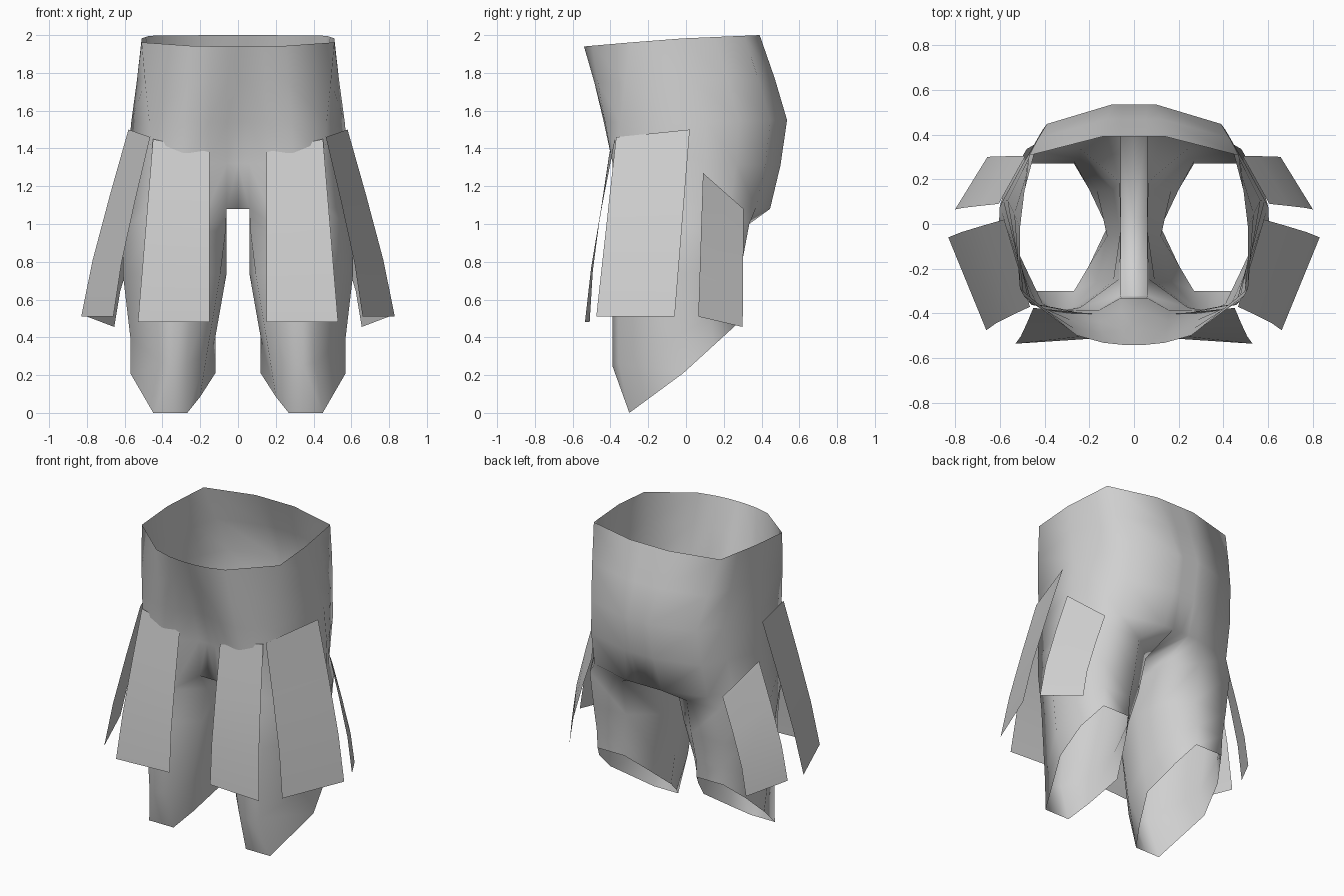
import bpy
from mathutils import Vector

cube = bpy.data.objects.get("Cube")
if cube:
    bpy.data.objects.remove(cube)

grey = bpy.data.materials.new("plain grey")
grey.use_nodes = True
colour = (0.63, 0.63, 0.63, 1)
grey.diffuse_color = colour
grey.node_tree.nodes["Principled BSDF"].inputs["Base Color"].default_value = colour


def make_half(name, verts, faces):
    """Smooth half shell, mirrored across the middle."""
    mesh = bpy.data.meshes.new(name)
    mesh.from_pydata(verts, [], faces)
    mesh.materials.append(grey)
    obj = bpy.data.objects.new(name, mesh)
    bpy.context.collection.objects.link(obj)
    mirror = obj.modifiers.new("mirror", "MIRROR")
    mirror.use_clip = True
    mirror.merge_threshold = 0.002
    for face in mesh.polygons:
        face.use_smooth = True
    return obj


def height(v, front, side, back):
    """Height along a tilted ring, from its front to its back."""
    if v < 0.5:
        return front + (side - front) * v * 2
    return side + (back - side) * (v * 2 - 1)


def torso_ring(half_width, front, back, groove, shoulder, corner, rear, *heights):
    """Half ring; shoulder (u, v) and corner set how square front and back are."""
    us = [0.1, 0.27, 0.5, shoulder[0], 1, (1 + corner) / 2, corner, rear, 0.1]
    vs = [0, 0.01, shoulder[1] / 6, shoulder[1], 0.56, 0.74, 0.91, 1, 1]
    ring = []
    for i, (u, v) in enumerate(zip(us, vs)):
        y = front + v * (back - front) + (groove if i == 0 else 0)
        ring.append((half_width * u, y, height(v, *heights)))
    ends = [(0, p[1], p[2]) for p in (ring[0], ring[-1])]
    return ends[:1] + ring + ends[1:]


def leg_ring(inner, outer, front, back, rounding, shin, *heights):
    """Full leg ring; rounding and shin (u, v) shape its inner and front corners."""
    us = [rounding, 0.33, 0.5, shin[0], 1, 0.94, 0.77, 0.33, rounding, 0]
    vs = [0.2, shin[1] * 0.6, 0, shin[1], 0.5, 0.78, 1, 1, 0.8, 0.5]
    return [(inner + u * (outer - inner), front + v * (back - front),
             height(v, *heights)) for u, v in zip(us, vs)]


# Trousers: open waist, full seat, two open legs
torso = [
    torso_ring(0.51, -0.54, 0.39, 0, (1, 0.27), 0.92, 0.28, 1.94, 1.98, 2.0),
    torso_ring(0.535, -0.495, 0.47, 0.025, (0.92, 0.18), 0.8, 0.22, 1.75, 1.76, 1.77),
    torso_ring(0.565, -0.445, 0.535, 0.05, (0.83, 0.1), 0.69, 0.17, 1.54, 1.54, 1.55),
    torso_ring(0.585, -0.395, 0.5, 0.065, (0.78, 0.045), 0.7, 0.18, 1.32, 1.32, 1.31),
    torso_ring(0.6, -0.39, 0.445, 0.07, (0.78, 0.045), 0.7, 0.22, 1.08, 1.1, 1.08),
]
legs = [
    leg_ring(0.06, 0.605, -0.39, 0.335, 0.01, (0.73, 0.04), 0.96, 0.97, 1.0),
    leg_ring(0.06, 0.61, -0.39, 0.29, 0.06, (0.68, 0.045), 0.74, 0.74, 0.76),
    leg_ring(0.12, 0.57, -0.39, 0.28, 0.1, (0.64, 0.05), 0.25, 0.4, 0.6),
    leg_ring(0.12, 0.57, -0.3, 0.27, 0.18, (0.73, 0), 0, 0.21, 0.47),
]
verts, faces = [], []
for ring in torso:
    start = len(verts)
    verts += ring
    if start:
        above = start - len(ring)
        faces += [(above + i, start + i, start + i + 1, above + i + 1)
                  for i in range(len(ring) - 1)]

# Flat crotch strip between the legs
middle, edge = len(verts), len(verts) + 1
verts += [(0, 0.03, 1.08), (0.06, 0.03, 1.08)]
faces += [(start, middle, edge, start + 1),
          (middle, start + 10, start + 9, edge)]

# Legs hang from the hip ring, closed on the inside by the strip
upper = list(range(start + 1, start + 10)) + [edge]
for ring in legs:
    lower = list(range(len(verts), len(verts) + len(ring)))
    verts += ring
    for i in range(len(ring)):
        j = (i + 1) % len(ring)
        faces.append((upper[i], lower[i], lower[j], upper[j]))
    upper = lower
make_half("trousers", verts, faces)


def panel(name, top_a, top_b, low_a, low_b, bend):
    """Thin hanging flap, bowed a little outward."""
    bow = Vector(bend)
    rows = []
    for t, k in ((0, 0), (0.35, 0.7), (0.7, 1), (1, 0)):
        for top, low in ((top_a, low_a), (top_b, low_b)):
            rows.append(Vector(top).lerp(Vector(low), t) + bow * k)
    make_half(name, rows, [(i, i + 2, i + 3, i + 1) for i in (0, 2, 4)])


# Hanging flaps round each hip
panel("front_flaps", (0.15, -0.405, 1.38), (0.45, -0.375, 1.45),
      (0.15, -0.51, 0.48), (0.53, -0.535, 0.48), (0, -0.015, 0))
panel("side_flaps", (0.465, -0.37, 1.46), (0.58, 0.02, 1.5),
      (0.66, -0.475, 0.51), (0.83, -0.06, 0.51), (0.015, 0, 0))
panel("back_flaps", (0.605, 0.09, 1.27), (0.485, 0.305, 1.08),
      (0.8, 0.065, 0.51), (0.655, 0.3, 0.455), (0.02, 0, 0))
